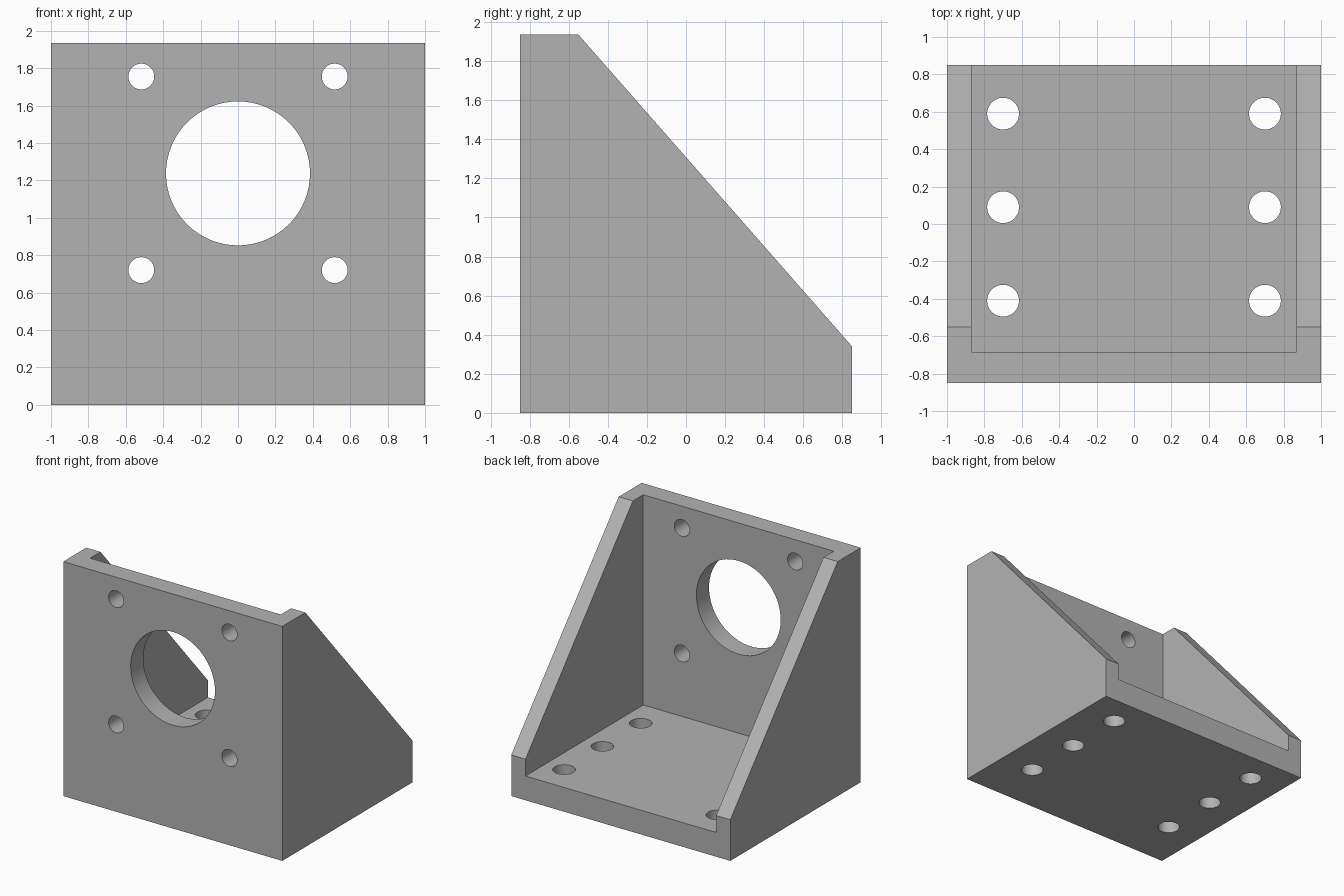
import bpy
import bmesh
import math
from mathutils import Matrix, Vector

cube = bpy.data.objects.get("Cube")
if cube:
    bpy.data.objects.remove(cube, do_unlink=True)

HALF_X, HALF_Y, HEIGHT = 1.0, 0.85, 1.935
INNER_X, PLATE_BACK, BASE_TOP = 0.87, -0.685, 0.2

grey = bpy.data.materials.new("plain grey")
grey.use_nodes = True
colour = (0.45, 0.45, 0.45, 1)
grey.diffuse_color = colour
grey.node_tree.nodes["Principled BSDF"].inputs["Base Color"].default_value = colour


def add_object(name, bm):
    bmesh.ops.recalc_face_normals(bm, faces=bm.faces)
    mesh = bpy.data.meshes.new(name)
    bm.to_mesh(mesh)
    bm.free()
    mesh.materials.append(grey)
    obj = bpy.data.objects.new(name, mesh)
    bpy.context.collection.objects.link(obj)
    return obj


def prism(name, profile, half_width):
    """Extrude a (y, z) profile across x."""
    bm = bmesh.new()
    face = bm.faces.new([bm.verts.new((-half_width, y, z)) for y, z in profile])
    moved = bmesh.ops.extrude_face_region(bm, geom=[face])["geom"]
    verts = [v for v in moved if isinstance(v, bmesh.types.BMVert)]
    bmesh.ops.translate(bm, verts=verts, vec=(2 * half_width, 0, 0))
    return add_object(name, bm)


def drill(bm, centre, radius, turn=Matrix()):
    bmesh.ops.create_cone(bm, cap_ends=True, segments=64, radius1=radius,
                          radius2=radius, depth=0.5,
                          matrix=Matrix.Translation(Vector(centre)) @ turn)


# Solid wedge with a flat top and a short upright rear edge
bracket = prism("motor_bracket", [(-HALF_Y, 0), (HALF_Y, 0), (HALF_Y, 0.34),
                                  (-0.55, HEIGHT), (-HALF_Y, HEIGHT)], HALF_X)

# Open pocket between the two side gussets
pocket = prism("pocket_cutter", [(PLATE_BACK, BASE_TOP), (1.2, BASE_TOP),
                                 (1.2, 2.3), (PLATE_BACK, 2.3)], INNER_X)

# Bores through the face plate and the base
bm = bmesh.new()
upright = Matrix.Rotation(math.pi / 2, 4, "X")
drill(bm, (0, -0.77, 1.237), 0.385, upright)
for side in (-1, 1):
    for z in (0.72, 1.755):
        drill(bm, (side * 0.517, -0.77, z), 0.069, upright)
    for y in (-0.41, 0.09, 0.59):
        drill(bm, (side * 0.7, y, 0.1), 0.085)
holes = add_object("hole_cutter", bm)

# Cut the shape, then drop the cutters
for cutter in (pocket, holes):
    mod = bracket.modifiers.new(cutter.name, "BOOLEAN")
    mod.operation = "DIFFERENCE"
    mod.solver = "EXACT"
    mod.object = cutter
bpy.ops.object.select_all(action="DESELECT")
bpy.context.view_layer.objects.active = bracket
bracket.select_set(True)
for cutter in (pocket, holes):
    bpy.ops.object.modifier_apply(modifier=cutter.name)
    bpy.data.objects.remove(cutter, do_unlink=True)
bpy.ops.object.shade_smooth_by_angle(angle=math.radians(30))
